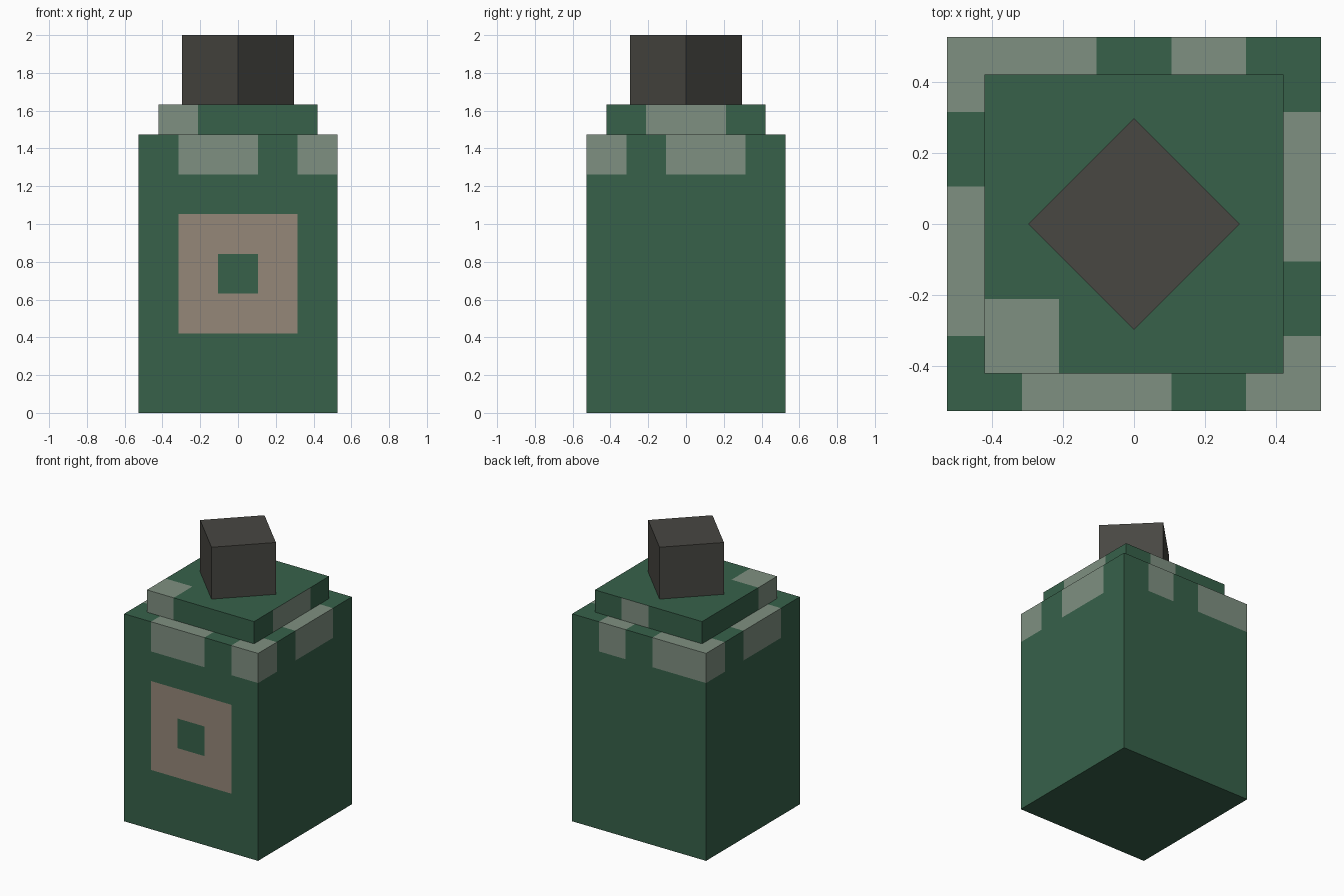
import bpy, bmesh, math
from mathutils import Matrix, Vector

if "Cube" in bpy.data.objects:
    bpy.data.objects.remove(bpy.data.objects["Cube"])

T = 2 / 9.5  # size of one square of the painted pattern


def material(name, rgb):
    m = bpy.data.materials.new(name)
    m.diffuse_color = [((c / 255 + 0.055) / 1.055) ** 2.4 for c in rgb] + [1]
    m.use_nodes = True
    m.node_tree.nodes["Principled BSDF"].inputs["Base Color"].default_value = m.diffuse_color
    return m


GREEN = material("dark green", (55, 97, 74))
PALE = material("pale grey green", (127, 144, 129))
TAN = material("dusty tan", (149, 135, 121))
CORK = material("dark cork", (72, 71, 66))


def box(name, width, z0, z1, mats, cuts_xy=(), cuts_z=(), paint=None, turn=0):
    """Box measured in pattern squares, cut into squares and painted by a rule."""
    bm = bmesh.new()
    bmesh.ops.create_cube(bm, size=1)
    bmesh.ops.transform(bm, verts=bm.verts, matrix=Matrix.Translation(
        (0, 0, (z0 + z1) / 2)) @ Matrix.Diagonal((width, width, z1 - z0, 1)))
    for axis, cuts in ((0, cuts_xy), (1, cuts_xy), (2, cuts_z)):
        for c in cuts:
            normal = Vector((0, 0, 0))
            normal[axis] = 1
            bmesh.ops.bisect_plane(bm, geom=bm.verts[:] + bm.edges[:] + bm.faces[:],
                                   plane_co=normal * c, plane_no=normal)
    bm.normal_update()
    if paint:
        for f in bm.faces:
            # centre of the pattern cell just behind the face
            cell = f.calc_center_median() - f.normal * 0.5
            f.material_index = paint(cell, f.normal)
    bmesh.ops.transform(bm, verts=bm.verts,
                        matrix=Matrix.Rotation(turn, 4, 'Z') @ Matrix.Scale(T, 4))
    mesh = bpy.data.meshes.new(name)
    bm.to_mesh(mesh)
    bm.free()
    for m in mats:
        mesh.materials.append(m)
    obj = bpy.data.objects.new(name, mesh)
    bpy.context.collection.objects.link(obj)
    return obj


# Pale cells around the shoulder (x, y in squares)
SHOULDER = {(-1, -2), (0, -2), (2, -2), (2, 0), (2, 1),
            (1, 2), (-1, 2), (-2, 2), (-2, 0), (-2, -1)}
COLLAR = {(-1.5, -1.5), (1.5, -0.5), (1.5, 0.5), (0.5, 1.5)}


def paint_body(c, n):
    x, y = round(c.x), round(c.y)
    if c.z > 6 and n.z > -0.5:
        return 1 if (x, y) in SHOULDER else 0
    # square ring label on the front
    if n.y < -0.5 and max(abs(x), abs(c.z - 3.5)) < 1.5:
        return 2 if max(abs(x), abs(c.z - 3.5)) > 0.5 else 0
    return 0


def paint_collar(c, n):
    x, y = round(c.x * 2) / 2, round(c.y * 2) / 2
    if n.z > 0.5:
        return int((x, y) == (-1.5, -1.5))
    return int(abs(n.z) < 0.5 and (x, y) in COLLAR)


box("bottle_body", 5, 0, 7, [GREEN, PALE, TAN],
    (-1.5, -0.5, 0.5, 1.5), range(1, 7), paint_body)
box("bottle_collar", 4, 7, 7.75, [GREEN, PALE], (-1, 0, 1), (), paint_collar)
box("cork_stopper", 2, 7.75, 9.5, [CORK], turn=math.radians(45))
